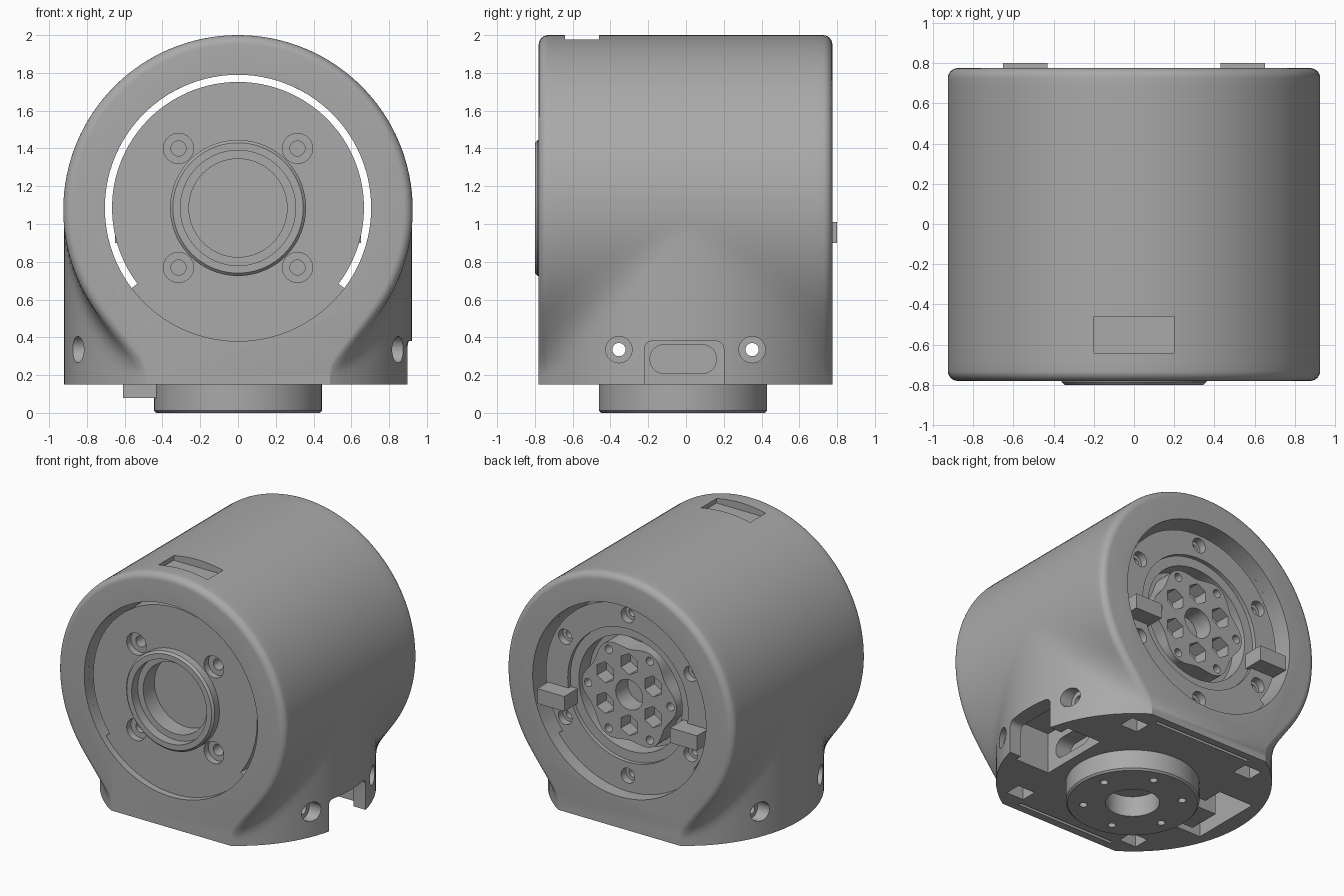
import bpy, bmesh
from math import sin, cos, pi, sqrt, radians
from mathutils import Matrix, Vector

if "Cube" in bpy.data.objects:
    bpy.data.objects.remove(bpy.data.objects["Cube"], do_unlink=True)

R, CZ, BASE = 0.925, 1.075, 0.15       # drum radius, drum axis height, underside
FRONT, BACK = -0.78, 0.775
HUB = 1.085                            # height of the face features

grey = bpy.data.materials.new("machined_grey")
grey.use_nodes = True
grey.diffuse_color = (0.40, 0.40, 0.40, 1)
grey.node_tree.nodes["Principled BSDF"].inputs["Base Color"].default_value = (0.40, 0.40, 0.40, 1)


# ---- helpers ----
def cyl(axis, r, lo, hi, a, b, r2=None, seg=48):
    """Cylinder or cone along an axis; a, b are the two other coordinates in order."""
    mid, h = (lo + hi) / 2, hi - lo
    rot = {"x": Matrix.Rotation(pi / 2, 4, "Y"), "y": Matrix.Rotation(-pi / 2, 4, "X"),
           "z": Matrix.Identity(4)}[axis]
    pos = {"x": (mid, a, b), "y": (a, mid, b), "z": (a, b, mid)}[axis]

    def make(bm):
        bmesh.ops.create_cone(bm, cap_ends=True, segments=seg, radius1=r,
                              radius2=r if r2 is None else r2, depth=h,
                              matrix=Matrix.Translation(pos) @ rot)
    return make


def box(x0, x1, y0, y1, z0, z1):
    def make(bm):
        m = Matrix.Translation(((x0 + x1) / 2, (y0 + y1) / 2, (z0 + z1) / 2))
        bmesh.ops.create_cube(bm, size=1, matrix=m @ Matrix.Diagonal((x1 - x0, y1 - y0, z1 - z0, 1)))
    return make


def prism(points, axis, lo, hi):
    """Extrude a 2D outline along an axis."""
    def make(bm):
        place = {"x": lambda p: (lo, p[0], p[1]), "y": lambda p: (p[0], lo, p[1])}[axis]
        face = bm.faces.new([bm.verts.new(place(p)) for p in points])
        ext = bmesh.ops.extrude_face_region(bm, geom=[face], use_keep_orig=True)
        d = Vector((hi - lo, 0, 0)) if axis == "x" else Vector((0, hi - lo, 0))
        bmesh.ops.translate(bm, vec=d, verts=[g for g in ext["geom"] if isinstance(g, bmesh.types.BMVert)])
    return make


def rounded(a0, a1, b0, b1, r, n=8):
    pts = []
    for k, (a, b) in enumerate([(a1 - r, b1 - r), (a0 + r, b1 - r), (a0 + r, b0 + r), (a1 - r, b0 + r)]):
        pts += [(a + r * cos(pi / 2 * (k + i / n)), b + r * sin(pi / 2 * (k + i / n))) for i in range(n + 1)]
    return pts


def build(name, *makers):
    bm = bmesh.new()
    for m in makers:
        m(bm)
    bmesh.ops.recalc_face_normals(bm, faces=bm.faces)
    mesh = bpy.data.meshes.new(name)
    bm.to_mesh(mesh)
    bm.free()
    mesh.materials.append(grey)
    ob = bpy.data.objects.new(name, mesh)
    bpy.context.collection.objects.link(ob)
    return ob


def select(ob):
    bpy.ops.object.select_all(action="DESELECT")
    ob.select_set(True)
    bpy.context.view_layer.objects.active = ob


def cut(ob, *makers):
    tool = build("cutter", *makers)
    tool.hide_render = True
    mod = ob.modifiers.new("cut", "BOOLEAN")
    mod.operation, mod.solver, mod.object = "DIFFERENCE", "EXACT", tool
    select(ob)
    bpy.ops.object.modifier_apply(modifier=mod.name)
    bpy.data.objects.remove(tool, do_unlink=True)


def finish(ob):
    select(ob)
    bpy.ops.object.shade_smooth_by_angle(angle=radians(30))


def ring(n, r, start=0):
    return [(r * cos(start + 2 * pi * i / n), HUB + r * sin(start + 2 * pi * i / n)) for i in range(n)]


# ---- housing: horizontal drum blended into an upright round base ----
def half_width(y, z, drum):
    a = sqrt(max(drum ** 2 - (z - CZ) ** 2, 0))
    b = sqrt(0.92 ** 2 - y * y)
    k = 0.4 * y * y + 1e-6
    return max(a, b) + max(k - abs(a - b), 0) ** 2 / (4 * k)


def housing_shell(bm):
    fillet, arc, rows = 0.05, 64, 28
    edge = [fillet * (1 - cos(pi / 2 * i / 6)) for i in range(7)]
    inner = [FRONT + fillet + (BACK - FRONT - 2 * fillet) * i / 28 for i in range(1, 28)]
    sections = []
    for y in [FRONT + e for e in edge] + inner + [BACK - e for e in reversed(edge)]:
        d = min(y - FRONT, BACK - y, fillet)
        drum = R - fillet + sqrt(max(fillet ** 2 - (fillet - d) ** 2, 0))
        top = [(drum * cos(pi * i / arc), CZ + drum * sin(pi * i / arc)) for i in range(1, arc)]
        levels = [CZ + (BASE - CZ) * i / rows for i in range(rows + 1)]
        side = [(half_width(y, z, drum), z) for z in levels]
        pts = side[::-1] + top + [(-x, z) for x, z in side]
        sections.append([bm.verts.new((x, y, z)) for x, z in pts])
    for s, t in zip(sections, sections[1:]):
        for i in range(len(s)):
            j = (i + 1) % len(s)
            bm.faces.new((s[i], s[j], t[j], t[i]))
    bm.faces.new(sections[0])
    bm.faces.new(sections[-1])


housing = build("housing", housing_shell)

# Face recesses, then the open slot around the core
cut(housing, cyl("y", 0.705, -1, -0.73, 0, HUB, seg=96), cyl("y", 0.705, 0.675, 1, 0, HUB, seg=96))
sweep = [radians(-37 + 254 * i / 72) for i in range(73)]
slot = [(0.705 * cos(t), HUB + 0.705 * sin(t)) for t in sweep]
slot += [(0.667 * cos(t), HUB + 0.667 * sin(t)) for t in reversed(sweep)]
cut(housing, prism(slot, "y", -1, 1))

# Front bore and countersunk screws; back hub well and screws
corners = [(sx * 0.315, HUB + sz * 0.315) for sx in (-1, 1) for sz in (-1, 1)]
back_screws = ring(6, 0.59, pi / 6)
cut(housing, cyl("y", 0.26, -0.9, -0.60, 0, HUB, seg=64), cyl("y", 0.49, 0.645, 0.9, 0, HUB, seg=64),
    *[cyl("y", 0.08, -0.9, -0.68, x, z, seg=32) for x, z in corners],
    *[cyl("y", 0.055, 0.62, 0.9, x, z, seg=32) for x, z in back_screws])
cut(housing, cyl("y", 0.42, 0.52, 0.9, 0, HUB, seg=64),
    *[cyl("y", 0.04, -0.7, -0.58, x, z, seg=24) for x, z in corners],
    *[cyl("y", 0.03, 0.54, 0.7, x, z, seg=24) for x, z in back_screws])

# Underside: side bays, corner pockets and narrow slits
cut(housing, *[box(min(s * 0.52, s * 0.80), max(s * 0.52, s * 0.80), -0.27, 0.27, 0, 0.45) for s in (-1, 1)],
    *[box(sx * 0.49 - 0.07, sx * 0.49 + 0.07, sy * 0.59 - 0.06, sy * 0.59 + 0.06, 0, 0.27)
      for sx in (-1, 1) for sy in (-1, 1)],
    *[box(-0.40, 0.40, s * 0.71 - 0.012, s * 0.71 + 0.012, 0, 0.17) for s in (-1, 1)])

# Cable notch, slot behind it, top pocket and cross screw holes
cut(housing, prism(rounded(-0.22, 0.20, 0.0, 0.38, 0.04), "x", 0.78, 1.1), box(-0.2, 0.2, -0.64, -0.46, 1.945, 2.2))
cut(housing, prism(rounded(-0.19, 0.16, 0.21, 0.36, 0.07), "x", 0.40, 0.6),
    *[cyl("x", 0.035, -1.1, 1.1, y, 0.335, seg=24) for y in (-0.355, 0.35)])
cut(housing, *[cyl("x", 0.07, min(s * 0.78, s * 1.1), max(s * 0.78, s * 1.1), y, 0.335, seg=32)
               for y in (-0.355, 0.35) for s in (-1, 1)])
finish(housing)

# ---- front bearing ring ----
bearing = build("front_ring", cyl("y", 0.345, -0.80, -0.785, 0, HUB, r2=0.36, seg=96),
                )
bearing_wall = build("front_ring_wall", cyl("y", 0.36, -0.785, -0.72, 0, HUB, seg=96))
for part in (bearing, bearing_wall):
    cut(part, cyl("y", 0.305, -1, -0.5, 0, HUB, seg=96))
    finish(part)

# ---- back output hub with lobed edge, pockets and bolt holes ----
lobes = [2 * pi * i / 120 for i in range(120)]
hub = build("output_hub", prism([((0.36 + 0.025 * cos(6 * t)) * cos(t), HUB + (0.36 + 0.025 * cos(6 * t)) * sin(t))
                                 for t in lobes], "y", 0.51, 0.66))
cut(hub, cyl("y", 0.11, 0.4, 0.8, 0, HUB),
    *[cyl("y", 0.078, 0.55, 0.8, x, z, seg=6) for x, z in ring(6, 0.225, pi / 6)],
    *[cyl("y", 0.03, 0.58, 0.8, x, z, seg=20) for x, z in ring(6, 0.335)])
finish(hub)

# ---- stop tabs on the back ----
for side, s in (("left", 1), ("right", -1)):
    build(side + "_stop_tab", box(min(s * 0.43, s * 0.65), max(s * 0.43, s * 0.65), 0.6, 0.80, 0.9, 1.01))

# ---- mounting flange and connector under the base ----
flange = build("mounting_flange", cyl("z", 0.445, 0.012, 0.16, 0, -0.015, seg=96),)
lip = build("flange_lip", cyl("z", 0.433, 0, 0.012, 0, -0.015, r2=0.445, seg=96))
bolts = [(0.33 * cos(pi / 3 * i + 0.26), 0.33 * sin(pi / 3 * i + 0.26) - 0.015) for i in range(6)]
for part in (flange, lip):
    cut(part, cyl("z", 0.18, -0.1, 0.155, 0, -0.015, seg=64),
        *[cyl("z", 0.027, -0.1, 0.10, x, y, seg=20) for x, y in bolts])
    finish(part)
build("connector", box(-0.61, -0.43, -0.12, 0.12, 0.08, 0.26))
